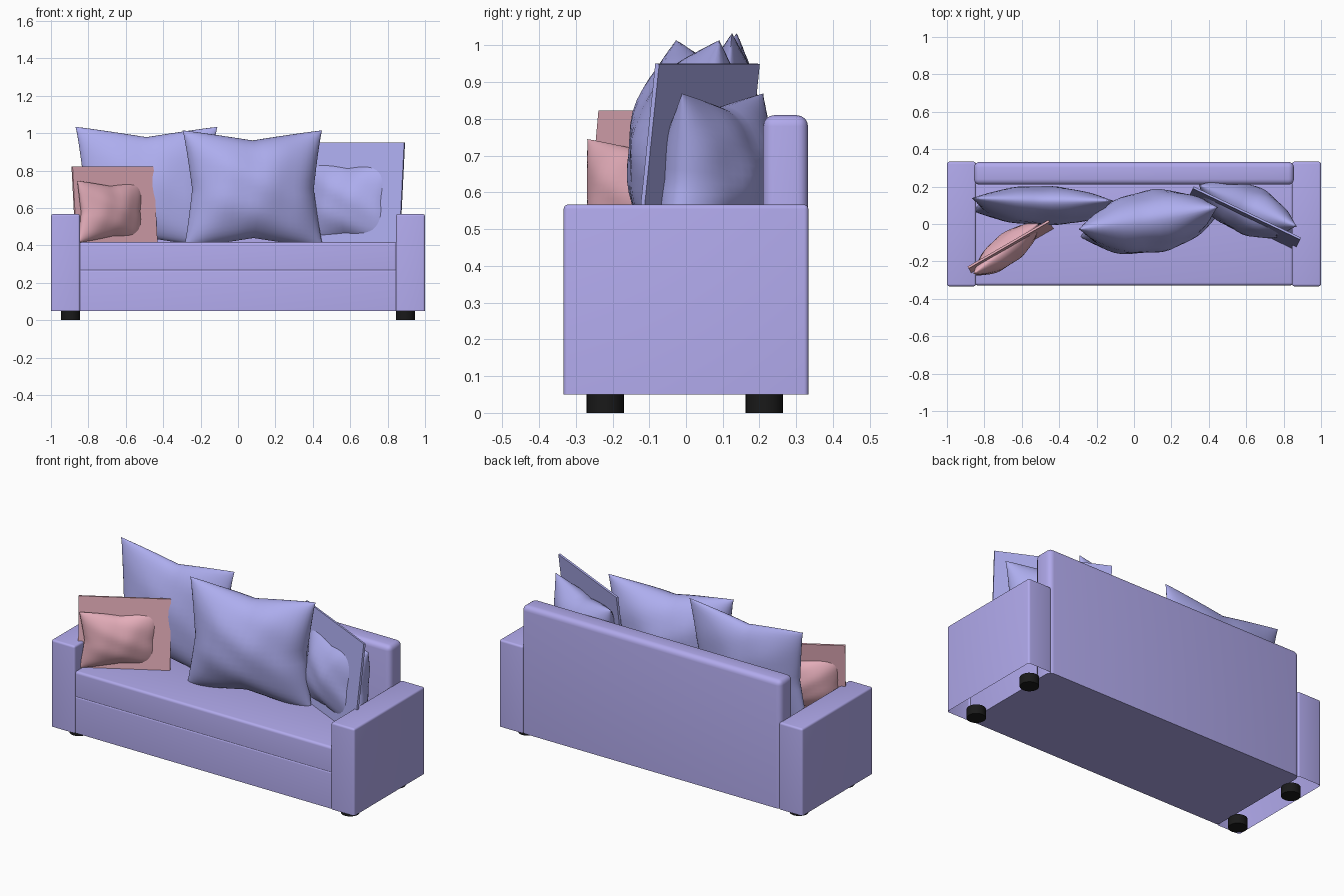
import bpy, bmesh, math
from mathutils import Matrix, Vector

if "Cube" in bpy.data.objects:
    bpy.data.objects.remove(bpy.data.objects["Cube"])


def material(name, rgb):
    m = bpy.data.materials.new(name)
    m.diffuse_color = (*rgb, 1)
    m.use_nodes = True
    m.node_tree.nodes["Principled BSDF"].inputs["Base Color"].default_value = m.diffuse_color
    return m


FABRIC = material("lavender_fabric", (0.44, 0.40, 0.84))
CUSHION = material("blue_cushion", (0.42, 0.42, 0.86))
PINK = material("pink_cushion", (0.78, 0.42, 0.49))
BLACK = material("black_foot", (0.01, 0.01, 0.01))


def finish(name, bm, mat, angle=40):
    bmesh.ops.recalc_face_normals(bm, faces=bm.faces)
    mesh = bpy.data.meshes.new(name)
    bm.to_mesh(mesh)
    bm.free()
    ob = bpy.data.objects.new(name, mesh)
    bpy.context.collection.objects.link(ob)
    mesh.materials.append(mat)
    bpy.context.view_layer.objects.active = ob
    ob.select_set(True)
    bpy.ops.object.shade_smooth_by_angle(angle=math.radians(angle))
    ob.select_set(False)
    return ob


def block(name, lo, hi, bevel, mat, open_bottom=False):
    """Box between two corners, rounded everywhere except the bottom rim."""
    lo, hi = Vector(lo), Vector(hi)
    bm = bmesh.new()
    bmesh.ops.create_cube(bm, size=1, matrix=Matrix.Translation((lo + hi) / 2)
                          @ Matrix.Diagonal((*(hi - lo), 1)))
    edges = [e for e in bm.edges if max(v.co.z for v in e.verts) > lo.z + 1e-4]
    bmesh.ops.bevel(bm, geom=edges, offset=bevel, segments=4, profile=0.5, affect='EDGES')
    if open_bottom:
        faces = [f for f in bm.faces if all(v.co.z < lo.z + 1e-4 for v in f.verts)]
        bmesh.ops.delete(bm, geom=faces, context='FACES')
    return finish(name, bm, mat)


def pose(center, yaw, lean):
    return (Matrix.Translation(center) @ Matrix.Rotation(math.radians(yaw), 4, 'Z')
            @ Matrix.Rotation(math.radians(-lean), 4, 'X'))


def pillow(name, center, w, h, t, yaw, lean, mat, n=24):
    """Stuffed square pillow with pulled-out corners and soft creases."""
    bm = bmesh.new()
    m = pose(center, yaw, lean)
    for side in (-1, 1):
        rows = []
        for j in range(n + 1):
            v = math.sin((j / n - 0.5) * math.pi)
            row = []
            for i in range(n + 1):
                u = math.sin((i / n - 0.5) * math.pi)
                puff = max(0, (1 - u * u) * (1 - v * v)) ** 0.55
                crease = 1 + 0.05 * math.sin(7 * u + 3 * v) * math.cos(5 * v - 2 * u)
                x = w * u * (1 - 0.13 * (1 - abs(v)) ** 0.8)
                z = h * v * (1 - 0.17 * (1 - abs(u)) ** 1.1)
                row.append(bm.verts.new(m @ Vector((x, side * t * puff * crease, z))))
            rows.append(row)
        for j in range(n):
            for i in range(n):
                bm.faces.new((rows[j][i], rows[j][i + 1], rows[j + 1][i + 1], rows[j + 1][i]))
    bmesh.ops.remove_doubles(bm, verts=bm.verts, dist=1e-5)
    return finish(name, bm, mat, 70)


def panel(name, center, w, h, yaw, lean, mat):
    """Thin flat square that cuts through a pillow."""
    bm = bmesh.new()
    bmesh.ops.create_cube(bm, size=1, matrix=pose(center, yaw, lean)
                          @ Matrix.Diagonal((2 * w, 0.012, 2 * h, 1)))
    return finish(name, bm, mat)


# Sofa frame
for label, s in (("left", -1), ("right", 1)):
    x0, x1 = sorted((s * 0.845, s * 1.0))
    block(label + "_arm", (x0, -0.333, 0.05), (x1, 0.333, 0.567), 0.012, FABRIC, True)
block("base", (-0.85, -0.328, 0.05), (0.85, 0.22, 0.27), 0.012, FABRIC)
block("seat", (-0.85, -0.328, 0.268), (0.85, 0.22, 0.417), 0.015, FABRIC)
block("backrest", (-0.855, 0.21, 0.05), (0.855, 0.332, 0.81), 0.03, FABRIC)

# Round feet
for fx in (-0.895, 0.895):
    for fy in (-0.22, 0.213):
        bm = bmesh.new()
        bmesh.ops.create_cone(bm, cap_ends=True, segments=24, radius1=0.051, radius2=0.051,
                              depth=0.054, matrix=Matrix.Translation((fx, fy, 0.027)))
        finish("foot", bm, BLACK)

# Large pillows
pillow("left_pillow", (-0.49, 0.098, 0.71), 0.38, 0.325, 0.10, -1, 6, CUSHION)
pillow("centre_pillow", (0.08, 0.01, 0.70), 0.378, 0.315, 0.165, 9, 4, CUSHION)
pillow("right_pillow", (0.60, 0.08, 0.63), 0.285, 0.24, 0.13, -23, 5, CUSHION)
panel("right_pillow_panel", (0.59, 0.03, 0.672), 0.318, 0.28, -25.5, 6.5, CUSHION)

# Small pink pillow
pillow("pink_pillow", (-0.68, -0.135, 0.58), 0.225, 0.165, 0.08, 38, 2, PINK)
panel("pink_pillow_panel", (-0.66, -0.127, 0.615), 0.25, 0.208, 30, 6, PINK)
